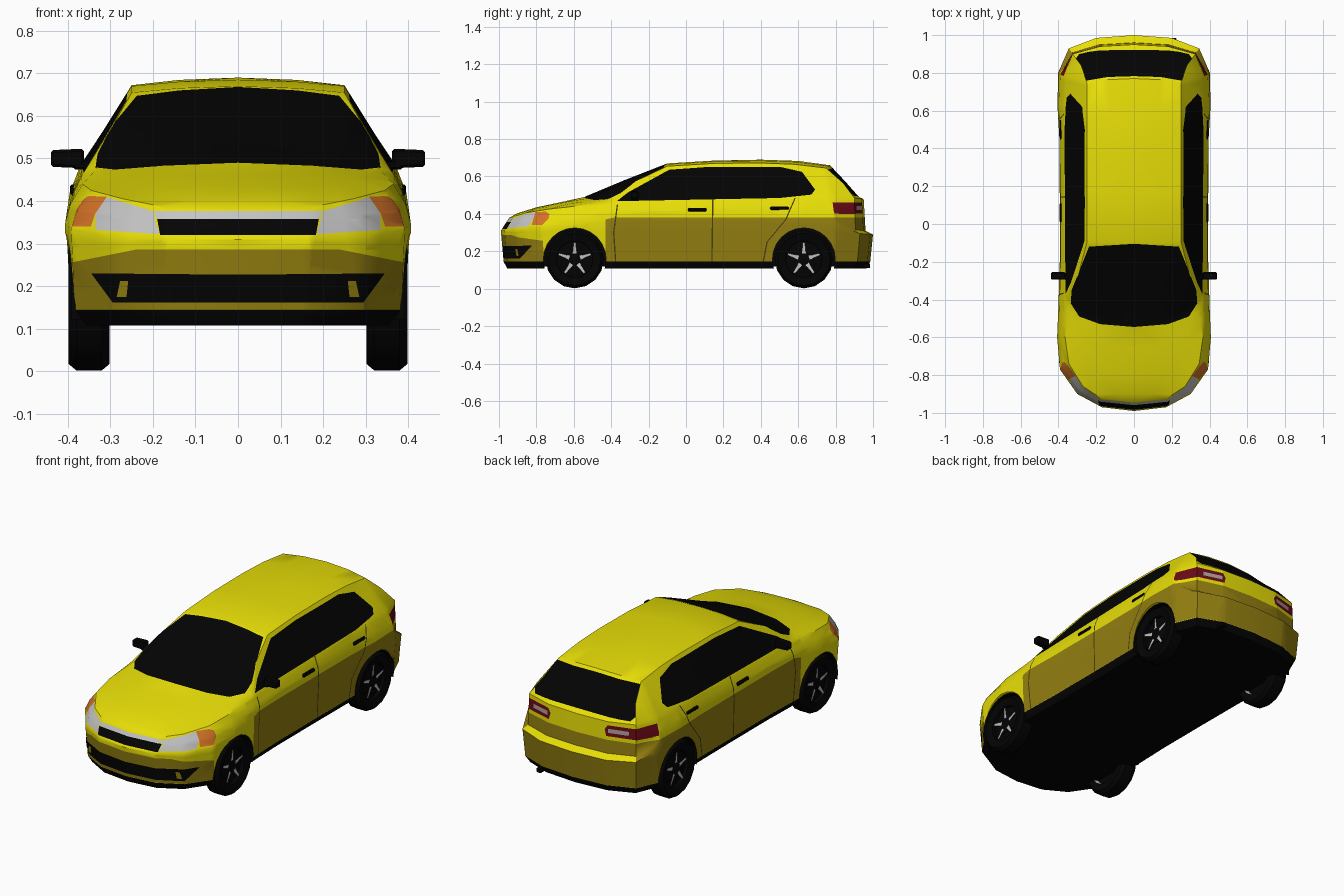
import bpy, bmesh, math
from mathutils import Vector, Matrix

if "Cube" in bpy.data.objects:
    bpy.data.objects.remove(bpy.data.objects["Cube"])


def material(name, *rgb):
    m = bpy.data.materials.new(name)
    m.use_nodes = True
    m.diffuse_color = (*rgb, 1)
    m.specular_intensity = 0
    node = next(n for n in m.node_tree.nodes if n.type == 'BSDF_PRINCIPLED')
    node.inputs["Base Color"].default_value = (*rgb, 1)
    node.inputs["Specular IOR Level"].default_value = 0
    return m


PALETTE = [material("yellow_paint", .8, .73, .002), material("black", .001, .001, .001),
           material("silver", .55, .55, .55), material("amber", .66, .17, .02),
           material("dark_red", .14, .003, .008), material("pale_lens", .42, .33, .33),
           material("seam_shadow", .06, .05, .004), material("ochre_paint", .29, .21, .005)]
YELLOW, BLACK, SILVER, AMBER, RED, LENS, SEAM, OCHRE = range(len(PALETTE))


def finish(bm, name, mirror=True, angle=35):
    me = bpy.data.meshes.new(name)
    bm.to_mesh(me)
    bm.free()
    for m in PALETTE:
        me.materials.append(m)
    ob = bpy.data.objects.new(name, me)
    bpy.context.collection.objects.link(ob)
    if mirror:
        mod = ob.modifiers.new("Mirror", 'MIRROR')
        mod.merge_threshold = 0.0005
    bpy.ops.object.select_all(action='DESELECT')
    ob.select_set(True)
    bpy.context.view_layer.objects.active = ob
    bpy.ops.object.shade_smooth_by_angle(angle=math.radians(angle))


def lerp(a, b, t):
    return a + (b - a) * t


# Body lines, each running from the nose round the left side to the tail
waist = [(0, -.99, .31), (.17, -.97, .31), (.30, -.90, .315), (.392, -.77, .335),
         (.407, -.6, .345), (.40, -.43, .355), (.393, -.2, .36), (.393, .15, .36),
         (.395, .45, .36), (.405, .62, .355), (.402, .80, .34), (.345, .93, .295),
         (.2, .985, .29), (0, 1, .29)]
shoulder = [(0, -.945, .38), (.17, -.925, .385), (.27, -.86, .405), (.345, -.74, .425),
            (.365, -.6, .44), (.37, -.40, .455), (.368, -.2, .465), (.368, .15, .475),
            (.37, .45, .48), (.37, .62, .485), (.362, .78, .49), (.325, .90, .485),
            (.18, .94, .48), (0, .95, .48)]
rail = [(0, -.945, .38), (.1, -.90, .402), (.17, -.80, .428), (.27, -.62, .456),
        (.33, -.43, .478), (.295, -.27, .575), (.25, -.10, .655), (.25, .15, .67),
        (.25, .4, .672), (.25, .58, .665), (.25, .75, .645), (.28, .84, .565),
        (.17, .925, .49), (0, .95, .48)]
crown = [(-.945, .38), (-.90, .404), (-.80, .435), (-.66, .465), (-.545, .49), (-.33, .58),
         (-.10, .67), (.15, .685), (.4, .69), (.6, .683), (.77, .66), (.85, .575),
         (.925, .49), (.95, .48)]

body = bmesh.new()
columns = []
for i, (w, s, r, c) in enumerate(zip(waist, shoulder, rail, crown)):
    w, s, r, c = Vector(w), Vector(s), Vector(r), Vector((0, *c))
    sill = Vector((w.x * .98, w.y * .985, .145))
    if i > 10:                                   # shelf on top of the rear bumper
        flank = w.lerp(s, .8)
        flank.z = w.z + .02
    else:
        flank = w.lerp(s, .5)
        flank.x += .008 if w.x else 0
    half = Vector((r.x * .55, lerp(r.y, c.y, .7), lerp(r.z, c.z, .7)))
    column = [Vector((0, sill.y * .98, .108)), Vector((sill.x * .95, sill.y * .98, .108)),
              sill, w, flank, s, r, half, c]
    columns.append([body.verts.new(p) for p in column])
for a, b in zip(columns, columns[1:]):
    for k in range(len(a) - 1):
        f = body.faces.new((a[k], b[k], b[k + 1], a[k + 1]))
        f.material_index = BLACK if k < 2 else YELLOW
bmesh.ops.remove_doubles(body, verts=body.verts, dist=.0005)
mark = body.faces.layers.int.new("mark")


def paint(outline, axis, sign, mat, least=.15):
    """Cut a convex outline, seen along an axis, into the body and colour it."""
    body.normal_update()
    facing = Vector([sign if k == axis else 0 for k in range(3)])
    pts = [Vector((*p[:axis], 0, *p[axis:])) for p in outline]
    middle = sum(pts, Vector()) / len(pts)
    for f in body.faces:
        f[mark] = int(f.normal.dot(facing) > least)
    for p, q in zip(pts, pts[1:] + pts[:1]):
        out = (q - p).cross(facing).normalized()
        if out.dot(middle - p) > 0:
            out = -out
        faces = [f for f in body.faces if f[mark]]
        geom = set(faces)
        for f in faces:
            geom.update(f.edges)
            geom.update(f.verts)
        bmesh.ops.bisect_plane(body, geom=list(geom), dist=1e-5, plane_co=p, plane_no=out)
        for f in body.faces:
            if f[mark] and (f.calc_center_median() - p).dot(out) > 0:
                f[mark] = 0
    inside = [f for f in body.faces if f[mark]]
    for f in inside:
        f.material_index = mat
    return inside


SIDE, FRONT, BACK, TOP = (0, 1), (1, -1), (1, 1), (2, 1)
# Darker lower paintwork
paint([(-.43, .146), (-.43, .37), (-.38, .382), (1.1, .382), (1.1, .146)], *SIDE, OCHRE, .3)
paint([(-.1, .146), (-.1, .382), (.5, .382), (.5, .146)], *BACK, OCHRE, .5)
paint([(-.1, .146), (-.1, .286), (.24, .286), (.42, .25), (.42, .146)], *FRONT, OCHRE, .3)
# Glass
paint([(-.1, -.545), (0, -.545), (.18, -.53), (.29, -.49), (.335, -.42), (.33, -.35),
       (.238, -.12), (0, -.105), (-.1, -.105)], *TOP, BLACK, .65)
paint([(-.37, .468), (-.31, .515), (-.09, .636), (.13, .652), (.5, .652), (.62, .625),
       (.69, .53), (.67, .503), (.5, .485)], *SIDE, BLACK, .3)
paint([(-.1, .495), (.29, .495), (.31, .52), (.255, .637), (-.1, .65)], *BACK, BLACK, .3)
# Headlamps, indicators and grille
paint([(.185, .322), (.2, .376), (.31, .41), (.335, .41), (.335, .332)], *FRONT, SILVER)
paint([(-.825, .34), (-.805, .41), (-.75, .412), (-.73, .40), (-.735, .375), (-.77, .34)],
      *SIDE, AMBER, .3)
paint([(-.1, .358), (-.1, .376), (.2, .376), (.19, .358)], *FRONT, SILVER)
paint([(-.1, .32), (-.1, .358), (.19, .358), (.183, .32)], *FRONT, BLACK)
# Lower intake with its fog lamp blocks
paint([(-.1, .162), (.295, .162), (.345, .23), (-.1, .226)], *FRONT, BLACK)
paint([(.262, .175), (.285, .175), (.277, .212), (.258, .212)], *FRONT, OCHRE)
# Tail lamps
paint([(.175, .402), (.165, .435), (.18, .46), (.39, .462), (.39, .402)], *BACK, RED)
paint([(.79, .42), (.80, .46), (.95, .46), (.95, .40), (.82, .40)], *SIDE, RED, .3)
paint([(.185, .42), (.185, .442), (.29, .442), (.29, .42)], *BACK, LENS)


# Door seams
def seam(*path):
    for (y, z), (v, w) in zip(path, path[1:]):
        paint([(y, z), (y + .007, z), (v + .007, w), (v, w)], *SIDE, SEAM, .2)


seam((-.38, .146), (-.39, .3), (-.37, .45))
seam((.135, .146), (.14, .48))
seam((.41, .146), (.43, .25), (.53, .37), (.58, .485))

# Wheel arches, opened in the body
HUB = .157
AXLES = {"front": -.595, "rear": .63}
for y in AXLES.values():
    ring = [(y + .168 * math.cos(k * math.tau / 24), HUB + .168 * math.sin(k * math.tau / 24))
            for k in range(24)]
    bmesh.ops.delete(body, geom=paint(ring, *SIDE, BLACK, .2), context='FACES')
finish(body, "car_body")


def lathe(profile, y, steps):
    """Spin (radius, x) points about a wheel axle."""
    bm = bmesh.new()
    vs = [bm.verts.new((x, y, HUB + r)) for r, x in profile]
    es = [bm.edges.new(e) for e in zip(vs, vs[1:])]
    bmesh.ops.spin(bm, geom=vs + es, cent=(0, y, HUB), axis=(1, 0, 0),
                   angle=math.tau, steps=steps)
    bmesh.ops.remove_doubles(bm, verts=bm.verts, dist=.0005)
    bmesh.ops.recalc_face_normals(bm, faces=bm.faces)
    for f in bm.faces:
        f.material_index = BLACK
    return bm


for end, y in AXLES.items():
    # Wheel well
    well = lathe([(0, .28), (.168, .28), (.168, .392)], y, 24)
    bmesh.ops.bisect_plane(well, geom=well.verts[:] + well.edges[:] + well.faces[:],
                           plane_co=(0, 0, .12), plane_no=(0, 0, -1), clear_outer=True)
    finish(well, end + "_wheel_well")
    # Tyre and dish, with a bright lip on the inner side
    wheel = lathe([(0, .376), (.03, .376), (.097, .368), (.098, .387), (.104, .39),
                   (.14, .398), (.155, .38), (.155, .32), (.14, .302), (.104, .302),
                   (.097, .325), (0, .325)], y, 16)
    for f in wheel.faces:
        c = f.calc_center_median()
        if .09 < math.hypot(c.y - y, c.z - HUB) < .103 and c.x < .32:
            f.material_index = SILVER
    # Five spokes, each narrowing towards the rim
    for k in range(5):
        turn = Matrix.Rotation(k * math.tau / 5, 3, 'X')
        corners = [(.381, -.011, .03), (.381, .011, .03), (.385, .006, .09), (.385, -.006, .09)]
        f = wheel.faces.new([wheel.verts.new(turn @ Vector(p) + Vector((0, y, HUB)))
                             for p in corners])
        f.material_index = SILVER
    finish(wheel, end + "_wheel")


def block(name, centre, size, bevel=.005, taper=1, mirror=True):
    bm = bmesh.new()
    bmesh.ops.create_cube(bm, size=1)
    for v in bm.verts:
        if v.co.x > 0:
            v.co.z *= taper
        v.co = Vector(centre) + v.co * Matrix.Diagonal(size) if mirror is None else Vector(
            [c + a * s for c, a, s in zip(centre, v.co, size)])
    bmesh.ops.bevel(bm, geom=bm.edges[:], offset=bevel, segments=1, affect='EDGES')
    for f in bm.faces:
        f.material_index = BLACK
    finish(bm, name, mirror)


# Mirrors, handles and exhaust
block("door_mirror", (.401, -.275, .5), (.078, .04, .046), .006, .85)
block("mirror_stem", (.362, -.28, .482), (.05, .03, .016))
block("front_door_handle", (.386, .06, .422), (.018, .1, .018))
block("rear_door_handle", (.386, .5, .43), (.018, .1, .018))
block("exhaust_tip", (.21, .955, .122), (.03, .06, .025), mirror=False)
